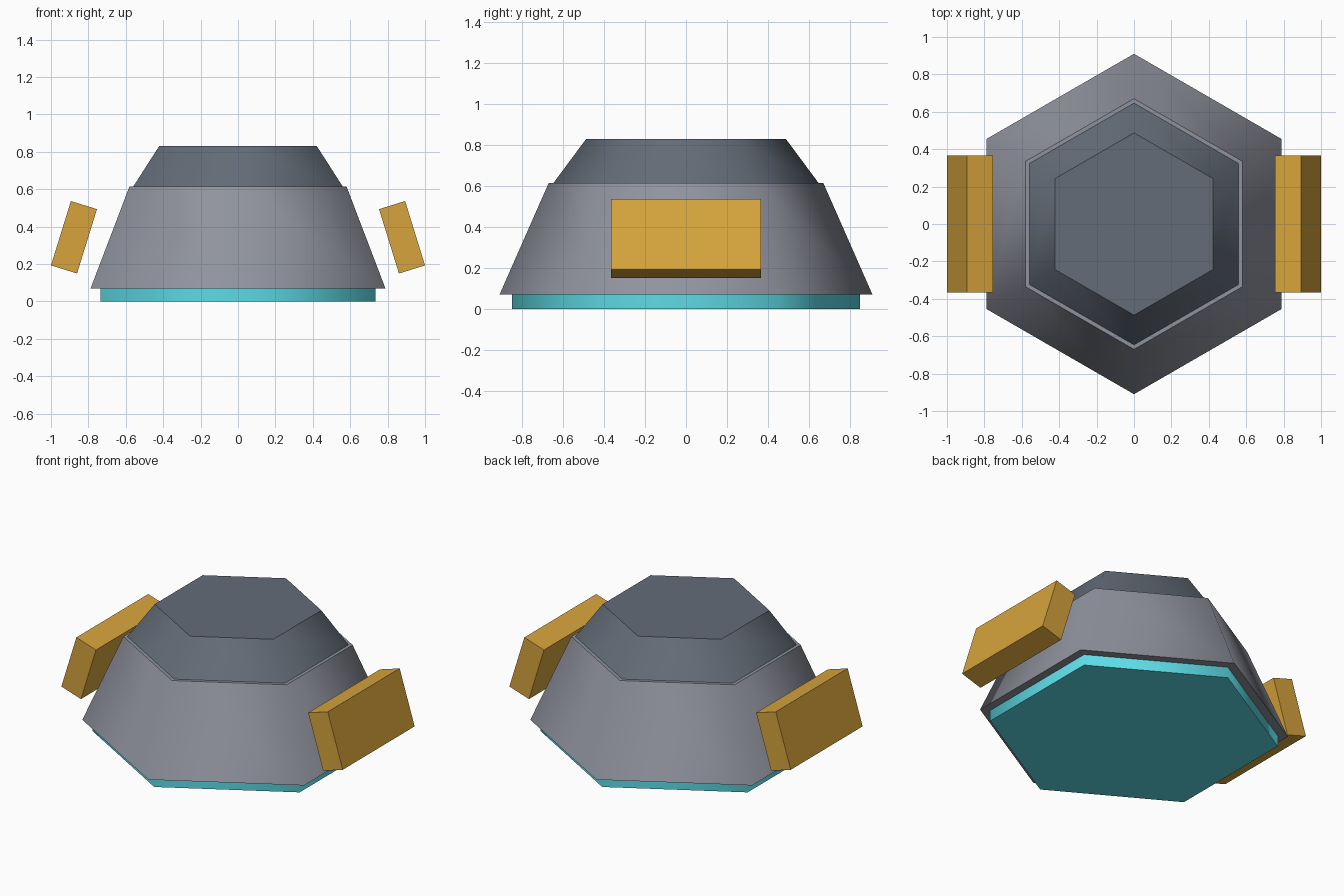
import bpy
import bmesh
from mathutils import Matrix

cube = bpy.data.objects.get("Cube")
if cube:
    bpy.data.objects.remove(cube, do_unlink=True)


def material(name, color):
    mat = bpy.data.materials.new(name)
    mat.use_nodes = True
    mat.diffuse_color = (*color, 1)
    shader = next(n for n in mat.node_tree.nodes if n.type == "BSDF_PRINCIPLED")
    shader.inputs["Base Color"].default_value = (*color, 1)
    return mat


def add_object(name, bm, mat):
    mesh = bpy.data.meshes.new(name)
    bm.to_mesh(mesh)
    bm.free()
    mesh.materials.append(mat)
    obj = bpy.data.objects.new(name, mesh)
    bpy.context.collection.objects.link(obj)
    return obj


def hex_frustum(name, mat, r_bottom, r_top, z_bottom, z_top):
    """Six-sided frustum with corners on the y axis, smooth sides and flat ends."""
    bm = bmesh.new()
    bmesh.ops.create_cone(
        bm, cap_ends=True, segments=6, radius1=r_bottom, radius2=r_top,
        depth=z_top - z_bottom,
        matrix=Matrix.Translation((0, 0, (z_bottom + z_top) / 2)))
    for face in bm.faces:
        face.smooth = abs(face.normal.z) < 0.9
    return add_object(name, bm, mat)


def side_panel(name, mat, side):
    """Tilted slab floating beside the hull; side is +1 or -1."""
    bm = bmesh.new()
    bmesh.ops.create_cube(bm, size=1, matrix=Matrix.Diagonal((0.146, 0.73, 0.36, 1)))
    obj = add_object(name, bm, mat)
    obj.location = (side * 0.877, 0, 0.343)
    obj.rotation_euler.y = -side * 0.3
    return obj


cyan = material("glowing cyan", (0.11, 0.71, 0.79))
grey = material("hull grey", (0.28, 0.29, 0.34))
slate = material("dark slate", (0.125, 0.15, 0.185))
gold = material("gold", (0.68, 0.37, 0.045))

# Stacked hull
hex_frustum("base_plate", cyan, 0.85, 0.85, 0, 0.071)
hex_frustum("hull", grey, 0.91, 0.67, 0.07, 0.615)
hex_frustum("upper_cap", slate, 0.65, 0.487, 0.61, 0.83)

# Floating side panels
for label, side in (("left", 1), ("right", -1)):
    side_panel(label + "_panel", gold, side)
